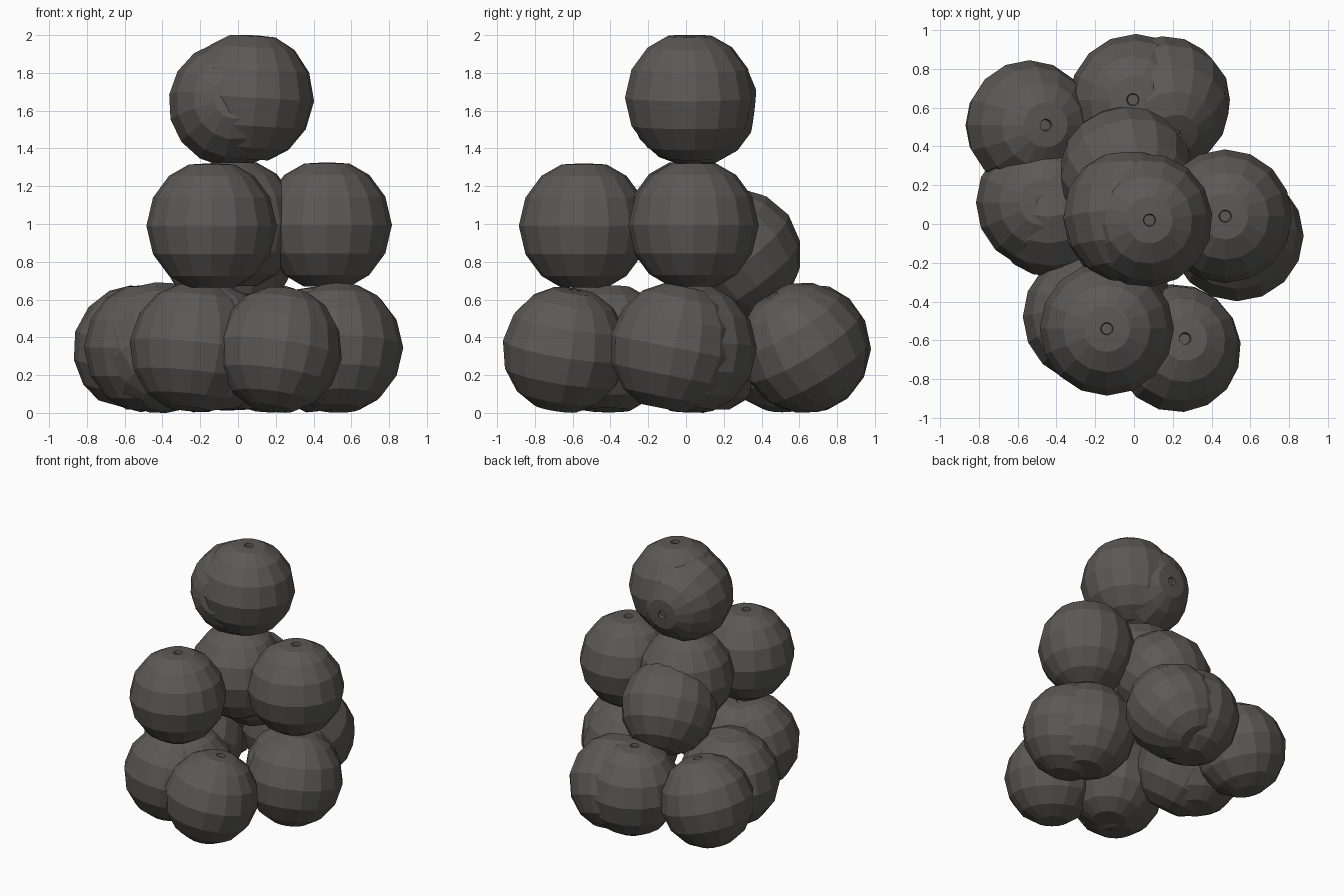
import bpy, bmesh, math
from mathutils import Vector, Matrix

if "Cube" in bpy.data.objects:
    bpy.data.objects.remove(bpy.data.objects["Cube"])

iron = bpy.data.materials.new("dark iron grey")
iron.diffuse_color = (0.105, 0.101, 0.096, 1)
iron.use_nodes = True
iron.node_tree.nodes["Principled BSDF"].inputs["Base Color"].default_value = iron.diffuse_color

# Half profile of one ball (radius, height), with a small fuse hole at the top
PROFILE = [(0.12, -0.327), (0.225, -0.265), (0.31, -0.15), (0.345, 0), (0.31, 0.15),
           (0.225, 0.265), (0.12, 0.325), (0.032, 0.33), (0.028, 0.31)]
SIDES = 16


def ball(name, centre, pole=(0, 0, 1), spin=0.0, size=1.0):
    """Faceted cannonball, its fuse hole pointing along pole."""
    bm = bmesh.new()
    rings = []
    for r, z in PROFILE:
        rings.append([bm.verts.new((r * math.cos(2 * math.pi * i / SIDES),
                                    r * math.sin(2 * math.pi * i / SIDES), z))
                      for i in range(SIDES)])
    for a, b in zip(rings, rings[1:]):
        for i in range(SIDES):
            j = (i + 1) % SIDES
            bm.faces.new((a[i], a[j], b[j], b[i]))
    bm.faces.new(rings[0][::-1])
    bm.faces.new(rings[-1])
    turn = Vector((0, 0, 1)).rotation_difference(Vector(pole).normalized()).to_matrix().to_4x4()
    bm.transform(turn @ Matrix.Rotation(spin, 4, 'Z') @ Matrix.Scale(size, 4))
    mesh = bpy.data.meshes.new(name)
    bm.to_mesh(mesh)
    bm.free()
    mesh.materials.append(iron)
    ob = bpy.data.objects.new(name, mesh)
    ob.location = centre
    bpy.context.collection.objects.link(ob)


# Top of the pile
ball("top_ball", (0.06, 0.02, 1.67), (0.06, 0, 1), 0.1)
ball("top_ball_rolled", (-0.03, 0.04, 1.635), (-0.05, 1, -0.12), 0.2, 0.98)

# Middle layer
ball("middle_ball_front", (-0.14, -0.54, 0.99))
ball("middle_ball_right", (0.47, 0.04, 0.995))
ball("middle_ball_centre", (-0.02, 0.03, 1.0))
ball("middle_ball_back", (-0.04, 0.265, 0.845), (0.2, -0.6, 0.8))

# Bottom layer
ball("bottom_ball_front_right", (0.22, -0.64, 0.335), (0.14, 0.16, 1), 0.1, 0.97)
ball("bottom_ball_front_left", (-0.23, -0.48, 0.345), (0.1, 0.1, 1))
ball("bottom_ball_front_left_inner", (-0.15, -0.41, 0.34), (-0.1, 0, 1))
ball("bottom_ball_right", (0.53, -0.06, 0.345), (0, 0.2, 1))
ball("bottom_ball_right_inner", (0.45, 0.03, 0.34), (-0.1, 0, 1))
ball("bottom_ball_back", (0.01, 0.635, 0.345), (-0.05, 0.02, 1))
ball("bottom_ball_back_inner", (0.155, 0.625, 0.345), (0.2, -0.6, 1))
ball("bottom_ball_back_left", (-0.54, 0.51, 0.34), (0.28, 0, 1), 0.0, 0.97)
ball("bottom_ball_left", (-0.47, 0.11, 0.345), (0, 0, 1))
ball("bottom_ball_left_inner", (-0.41, 0.065, 0.345), (-0.1, 0.65, 0.9))
